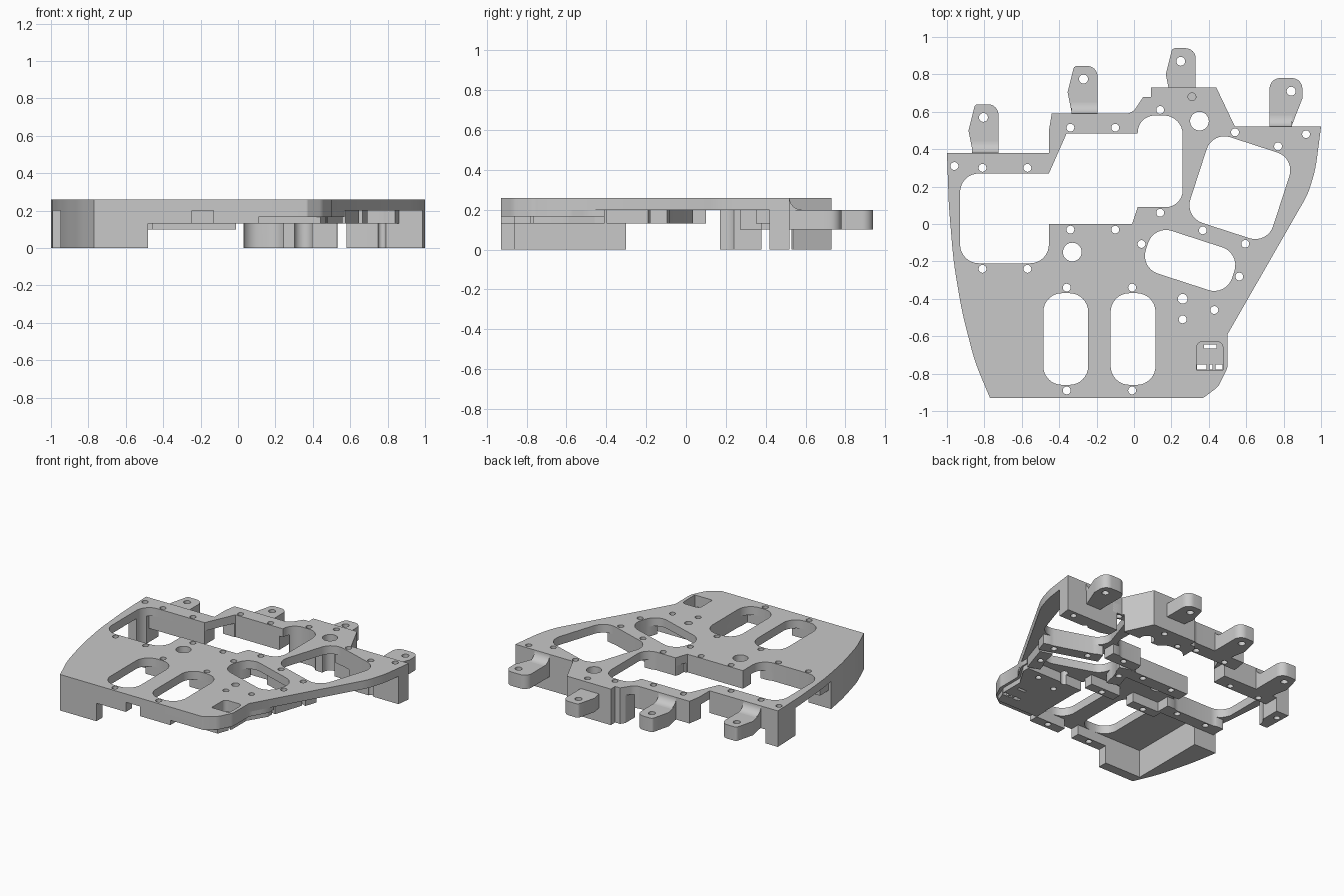
import bpy, bmesh
from math import sin, cos, pi, radians
from mathutils import Vector

cube = bpy.data.objects.get("Cube")
if cube:
    bpy.data.objects.remove(cube, do_unlink=True)

TOP, UNDER, RIB = .26, .2, .13

grey = bpy.data.materials.new("plain grey")
grey.use_nodes = True
grey.diffuse_color = (.58, .58, .58, 1)
grey.node_tree.nodes["Principled BSDF"].inputs["Base Color"].default_value = grey.diffuse_color


def rounded(points, steps=8):
    """Polygon outline; a third value on a point rounds that corner."""
    out = []
    for i, p in enumerate(points):
        c = Vector(p[:2])
        if len(p) < 3:
            out.append(c)
            continue
        a = (Vector(points[i - 1][:2]) - c).normalized()
        b = (Vector(points[(i + 1) % len(points)][:2]) - c).normalized()
        half = a.angle(b) / 2
        centre = c + (a + b).normalized() * p[2] / sin(half)
        start = c + a * p[2] / (sin(half) / cos(half)) - centre
        end = c + b * p[2] / (sin(half) / cos(half)) - centre
        sweep = start.angle_signed(end)
        for k in range(steps + 1):
            t = -sweep * k / steps
            out.append(centre + Vector((start.x * cos(t) - start.y * sin(t),
                                        start.x * sin(t) + start.y * cos(t))))
    return out


def circle(x, y, r, n=20):
    return [Vector((x + r * cos(2 * pi * k / n), y + r * sin(2 * pi * k / n))) for k in range(n)]


def rect(x0, x1, y0, y1, r=None):
    pts = [(x0, y0), (x1, y0), (x1, y1), (x0, y1)]
    return rounded([p + (r,) for p in pts] if r else pts)


def turned(x, y, w, h, angle, dx=0, dy=0, r=None):
    """Rectangle turned about (x, y), offset along its own axes."""
    c, s = cos(radians(angle)), sin(radians(angle))
    pts = rect(dx - w / 2, dx + w / 2, dy - h / 2, dy + h / 2, r)
    return [Vector((x + p.x * c - p.y * s, y + p.x * s + p.y * c)) for p in pts]


def prism(name, loops, z0, z1):
    bm = bmesh.new()
    for loop in loops:
        face = bm.faces.new([bm.verts.new((p[0], p[1], z0)) for p in loop])
        ext = bmesh.ops.extrude_face_region(bm, geom=[face])
        for v in ext["geom"]:
            if isinstance(v, bmesh.types.BMVert):
                v.co.z = z1
    bmesh.ops.recalc_face_normals(bm, faces=bm.faces)
    mesh = bpy.data.meshes.new(name)
    bm.to_mesh(mesh)
    bm.free()
    mesh.materials.append(grey)
    ob = bpy.data.objects.new(name, mesh)
    bpy.context.collection.objects.link(ob)
    return ob


def cut(ob, tool, mode="DIFFERENCE"):
    mod = ob.modifiers.new("cut", "BOOLEAN")
    mod.operation, mod.object, mod.solver = mode, tool, "EXACT"
    mod.use_self = True
    bpy.context.view_layer.objects.active = ob
    bpy.ops.object.modifier_apply(modifier=mod.name)


# Outer outline
outline = rounded([(-.77, -.93), (.37, -.93, .02), (.45, -.87, .08), (.5, -.77, .08), (.5, -.59),
                   (.93, .16, .4), (.97, .29, .7), (1, .52), (.54, .52), (.44, .73), (.09, .73),
                   (.09, .68), (.05, .68), (-.01, .59, .07), (-.44, .59), (-.455, .5), (-.455, .38),
                   (-1, .38), (-.99, .1, 2), (-.965, -.2, 2), (-.92, -.47, 2), (-.85, -.74, 1)])

# Openings
bay = rounded([(-.93, -.21, .1), (-.455, -.21, .1), (-.455, 0), (-.01, 0), (.02, .09), (.26, .09, .09),
               (.26, .58, .1), (.02, .58, .09), (.02, .485), (-.36, .485), (-.455, .27), (-.93, .27, .1)])
side_bay = (.566, .194)
thumb_bay = (.3, -.195)
TILT = -18
openings = [bay, rect(-.485, -.245, -.86, -.37, .1), rect(-.125, .115, -.86, -.37, .1),
            turned(*side_bay, .465, .482, TILT, r=.1), turned(*thumb_bay, .485, .24, TILT, r=.1),
            circle(-.33, -.15, .05, 32), circle(.35, .55, .05, 32)]

# Screw holes
screws = [(-.96, .31), (-.81, .3), (-.57, .3), (-.34, .515), (-.1, .515), (.14, .61), (.31, .68),
          (.54, .49), (.77, .415), (.92, .48), (-.81, -.24), (-.57, -.24), (-.34, -.03), (-.1, -.03),
          (.14, .06), (.368, -.034), (.595, -.106), (.04, -.107), (.563, -.281), (.43, -.46),
          (.26, -.51), (-.36, -.34), (-.36, -.89), (-.01, -.34), (-.01, -.89)]
openings += [circle(x, y, .021) for x, y in screws] + [circle(.26, -.4, .026)]

# Small port slots
openings += [rect(.375, .44, -.665, -.645), rect(.337, .387, -.778, -.75),
             rect(.403, .42, -.778, -.75), rect(.435, .473, -.778, -.75)]

hole_cutter = prism("hole_cutter", openings, -.1, .5)
port_cutter = prism("port_cutter", [rounded([(.335, -.78), (.475, -.78), (.475, -.63, .03),
                                             (.335, -.63, .03)])], .18, .5)
edge_cutter = prism("edge_cutter", [outline], -.1, .5)


def part(name, loop, z0, z1=UNDER, clip=True):
    ob = prism(name, [loop], z0, z1)
    if clip:
        cut(ob, edge_cutter, "INTERSECT")
    cut(ob, hole_cutter)
    return ob


parts = []
top_plate = part("top_plate", outline, UNDER, TOP, clip=False)
front_slab = part("front_slab", rect(.11, .8, -1, -.57), .165)
for ob in (top_plate, front_slab):
    cut(ob, port_cutter)
parts += [top_plate, front_slab]
parts.append(part("slab_bridge", rounded([(.11, -.57), (.51, -.57), (.57, -.47), (.57, -.41), (.11, -.41)]), .165))
parts.append(part("underside_pad", rounded([(.11, -.86), (.44, -.86), (.48, -.75), (.48, -.59),
                                            (.56, -.46), (.56, -.41), (.11, -.41)]), RIB, .165))

# Walls reaching the ground
parts.append(part("front_wall", rect(-.9, -.48, -1, -.86), 0))
parts.append(part("side_wall", rect(-1.1, -.77, -.86, -.3), 0))
parts.append(part("rear_corner_foot", rect(-1.1, -.9, .17, .5), 0))
parts.append(part("rear_side_foot", rect(.58, 1.1, .42, .6), 0))
parts.append(part("rear_centre_block", rounded([(.03, .54), (.53, .53), (.6, .9), (.03, .9)]), 0))

# Rear walls
parts.append(part("rear_outer_wall", rect(-.9, -.455, .27, .5), .1))
parts.append(part("rear_inner_wall", rect(-.46, -.01, .48, .7), .1))

# Screw ribs
for x0, x1 in ((-.48, -.245), (-.13, .11)):
    parts.append(part("front_rib", rect(x0, x1, -1, -.86), RIB))
    parts.append(part("middle_rib", rect(x0, x1, -.37, -.3), RIB))
parts.append(part("outer_bay_rib", rect(-.93, -.455, -.3, -.2), RIB))
parts.append(part("inner_bay_rib", rect(-.455, .02, -.09, .01), RIB))
parts.append(part("centre_bay_rib", rect(.01, .26, .01, .1), RIB))
for sign in (-1, 1):
    parts.append(part("side_bay_rib", turned(*side_bay, .42, .09, TILT, dy=.28 * sign), RIB))
    parts.append(part("thumb_bay_rib", turned(*thumb_bay, .09, .22, TILT, dx=.28 * sign), RIB))

# Mounting lugs: outline, root line, screw hole, fillet flag
R = .055
tab = [(-.86, .33), (-.865, .4), (-.885, .5), (-.85, .64, .02), (-.725, .64, R), (-.725, .33)]


def shifted(dx, dy):
    return [(p[0] + dx, p[1] + dy) + p[2:] for p in tab]


lugs = [(tab, .38, (-.805, .57), True),
        (shifted(.53, .205), .59, (-.27, .775), True),
        (shifted(1.055, .3), .73, (.25, .87), False),
        ([(.725, .47), (.84, .47), (.845, .53), (.9, .67), (.9, .78, R), (.725, .78, R)],
         .52, (.84, .71), True)]
for loop, root, hole, fillet in lugs:
    lug = prism("mounting_lug", [rounded(loop)], .1, UNDER)
    drill = prism("drill", [circle(*hole, .024)], 0, .5)
    cut(lug, drill)
    bpy.data.objects.remove(drill, do_unlink=True)
    parts.append(lug)
    if fillet:
        # concave blend between lug and plate edge, profile stood up along x
        r = TOP - UNDER
        arc = [(root + r - r * cos(k * pi / 16), TOP - r * sin(k * pi / 16)) for k in range(9)]
        xs = [p[0] for p in loop if p[1] < root + .03]
        blend = prism("lug_blend", [[(root, UNDER)] + arc], min(xs), max(xs))
        for v in blend.data.vertices:
            v.co = (v.co.z, v.co.x, v.co.y)
        parts.append(blend)

for tool in (hole_cutter, port_cutter, edge_cutter):
    bpy.data.objects.remove(tool, do_unlink=True)

bpy.ops.object.select_all(action="DESELECT")
for ob in parts:
    ob.select_set(True)
bpy.context.view_layer.objects.active = top_plate
bpy.ops.object.shade_smooth_by_angle(angle=radians(30))
